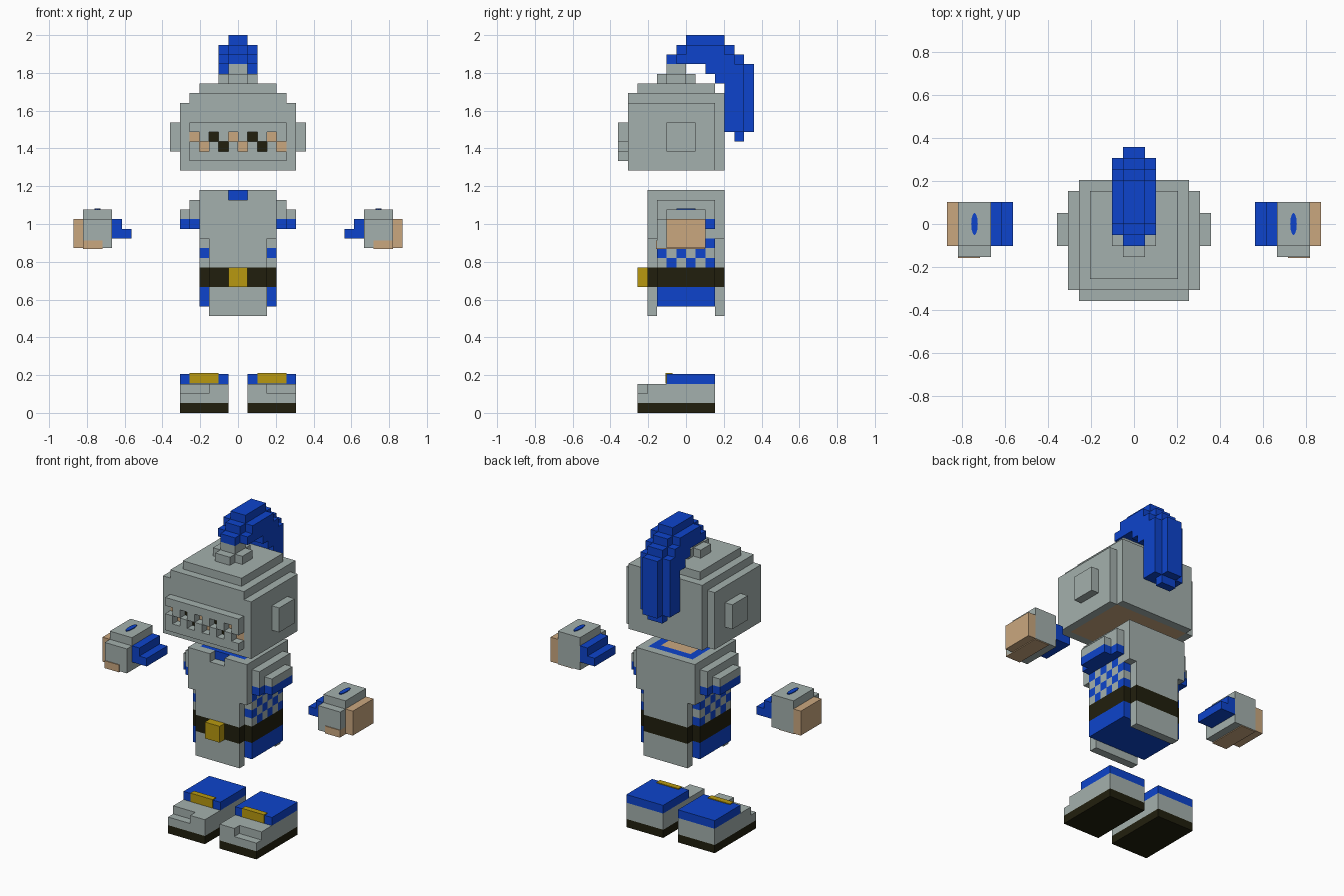
import bpy, bmesh, math

if "Cube" in bpy.data.objects:
    bpy.data.objects.remove(bpy.data.objects["Cube"])

U = 2 / 39  # size of one block


def linear(c):
    c /= 255
    return c / 12.92 if c <= 0.04045 else ((c + 0.055) / 1.055) ** 2.4


NAMES = ["steel_grey", "royal_blue", "skin_tan", "dark_brown", "gold"]
RGB = [(164, 176, 173), (13, 68, 204), (202, 167, 127), (33, 31, 13), (184, 153, 16)]
GREY, BLUE, TAN, DARK, GOLD = range(5)
MATS = []
for name, rgb in zip(NAMES, RGB):
    m = bpy.data.materials.new(name)
    m.diffuse_color = (*[linear(c) for c in rgb], 1)
    m.use_nodes = True
    m.node_tree.nodes["Principled BSDF"].inputs["Base Color"].default_value = m.diffuse_color
    MATS.append(m)


def finish(name, bm):
    me = bpy.data.meshes.new(name)
    bm.to_mesh(me)
    bm.free()
    for m in MATS:
        me.materials.append(m)
    ob = bpy.data.objects.new(name, me)
    bpy.context.collection.objects.link(ob)
    return ob


def fill(cells, color, x0, x1, y0, y1, z0, z1):
    """Fill a block range; color None carves it away."""
    for x in range(x0, x1):
        for y in range(y0, y1):
            for z in range(z0, z1):
                if color is None:
                    cells.pop((x, y, z), None)
                else:
                    cells[x, y, z] = color


def mirrored(cells):
    return {(-1 - x, y, z): c for (x, y, z), c in cells.items()}


def build(name, cells):
    """Skin the exposed sides of the blocks and merge flat areas."""
    bm = bmesh.new()
    verts = {}
    for p, color in cells.items():
        for axis in range(3):
            for side in (0, 1):
                q = list(p)
                q[axis] += 2 * side - 1
                if tuple(q) in cells:
                    continue
                ring = []
                for a, b in ((0, 0), (1, 0), (1, 1), (0, 1)):
                    k = list(p)
                    k[axis] += side
                    k[(axis + 1) % 3] += a
                    k[(axis + 2) % 3] += b
                    k = tuple(k)
                    if k not in verts:
                        verts[k] = bm.verts.new([v * U for v in k])
                    ring.append(verts[k])
                f = bm.faces.new(ring if side else ring[::-1])
                f.material_index = color
    bmesh.ops.dissolve_limit(bm, angle_limit=0.01, verts=bm.verts[:],
                             edges=bm.edges[:], delimit={'MATERIAL'})
    return finish(name, bm)


def plate(name, color, x0, x1, y0, y1, z0, z1, sides=4):
    """Thin painted detail, a box or an upright oval disc."""
    bm = bmesh.new()
    bmesh.ops.create_cone(bm, cap_ends=True, segments=sides, depth=1,
                          radius1=0.5, radius2=0.5)
    if sides == 4:
        bm.clear()
        bmesh.ops.create_cube(bm, size=1)
    for v in bm.verts:
        v.co = ((x0 + x1) / 2 * U + v.co.x * (x1 - x0) * U,
                (y0 + y1) / 2 * U + v.co.y * (y1 - y0) * U,
                (z0 + z1) / 2 * U + v.co.z * (z1 - z0) * U)
    for f in bm.faces:
        f.material_index = color
    finish(name, bm)


# Helmet shell with stepped crown
h = {}
fill(h, GREY, -6, 6, -6, 3, 25, 32)
fill(h, GREY, -5, 5, -6, 4, 25, 33)
fill(h, GREY, -4, 4, -5, 3, 33, 34)
fill(h, GREY, -2, 2, -2, 0, 34, 35)
fill(h, GREY, -1, 1, -3, 1, 34, 35)
fill(h, GREY, -1, 1, -2, 0, 35, 36)
fill(h, GREY, -7, 7, -2, 1, 27, 30)      # ear plates
fill(h, TAN, -5, 5, -5, 3, 25, 26)       # chin underside
fill(h, TAN, -5, 5, -6, -5, 27, 29)      # face behind the visor
for ex in (-3, 1):
    fill(h, DARK, ex, ex + 2, -6, -5, 27, 29)
fill(h, GREY, -5, 5, -7, -6, 26, 30)     # visor with zigzag slots
for x in range(-5, 5):
    z = 28 if x % 2 else 27
    fill(h, None, x, x + 1, -7, -6, z, z + 1)
build("helmet", h)

# Plume: narrow ridge profile and a wider, shorter core
p = {}
for z0, z1, y0, y1 in ((38, 39, 0, 4), (37, 38, -1, 5), (36, 37, -2, 6), (35, 36, 2, 7),
                       (34, 35, 3, 7), (29, 34, 4, 7), (28, 29, 5, 6)):
    fill(p, BLUE, -1, 1, y0, y1, z0, z1)
for z0, z1, y0, y1 in ((37, 38, 0, 4), (36, 37, -1, 5), (35, 36, 2, 6),
                       (34, 35, 3, 6), (29, 34, 4, 6)):
    fill(p, BLUE, -2, 2, y0, y1, z0, z1)
build("plume", p)

# Torso: core, checkered sides, front and back plates, collar, belt
b = {}
fill(b, BLUE, -4, 4, -3, 3, 11, 13)
fill(b, GREY, -4, 4, -3, 3, 15, 23)
for y in range(-3, 3):
    for z in range(15, 19):
        if (y + z) % 2:
            fill(b, BLUE, -4, 4, y, y + 1, z, z + 1)
for y in (-4, 3):
    fill(b, GREY, -3, 3, y, y + 1, 10, 18)
    fill(b, GREY, -4, 4, y, y + 1, 18, 23)
fill(b, BLUE, -3, 3, -3, 3, 22, 23)
fill(b, TAN, -2, 2, -2, 2, 22, 23)
fill(b, None, -1, 1, -4, -3, 22, 23)
fill(b, DARK, -4, 4, -3, 3, 13, 15)
fill(b, DARK, -3, 3, -4, 4, 13, 15)
fill(b, GOLD, -1, 1, -5, -4, 13, 15)
# Shoulder guards with blue rims
s = {}
fill(s, GREY, 4, 5, -3, 3, 19, 22)
fill(s, GREY, 5, 6, -2, 2, 19, 21)
fill(s, BLUE, 4, 5, -3, 3, 19, 20)
fill(s, BLUE, 5, 6, -2, 2, 19, 20)
b.update(s)
b.update(mirrored(s))
build("torso", b)

# Hand with gauntlet and cuff
hand = {}
fill(hand, GREY, 13, 16, -2, 2, 17, 21)
fill(hand, GREY, 13, 16, -3, -2, 17, 20)
fill(hand, TAN, 16, 17, -2, 2, 17, 20)
fill(hand, BLUE, 12, 13, -2, 2, 18, 20)
fill(hand, BLUE, 11, 12, -2, 2, 18, 19)

# Boot with sole, toe step and blue cuff
boot = {}
fill(boot, DARK, 1, 6, -5, 3, 0, 1)
fill(boot, GREY, 1, 6, -5, 3, 1, 3)
fill(boot, None, 3, 6, -5, -4, 2, 3)
fill(boot, BLUE, 1, 6, -2, 3, 3, 4)

for side, sx in (("right", 1), ("left", -1)):
    build(side + "_hand", hand if sx > 0 else mirrored(hand))
    build(side + "_boot", boot if sx > 0 else mirrored(boot))
    for name, color, x0, x1, rest, n in (
            ("_finger_patch", TAN, 14, 16, (-3.1, 1.95, 16.9, 17.8), 4),
            ("_hand_dot", BLUE, 14.2, 14.8, (-1, 1, 20.95, 21.1), 12),
            ("_boot_buckle", GOLD, 2, 5, (-2.1, -1.4, 3.05, 4.1), 4)):
        a, c = sorted((x0 * sx, x1 * sx))
        plate(side + name, color, a, c, *rest, sides=n)
